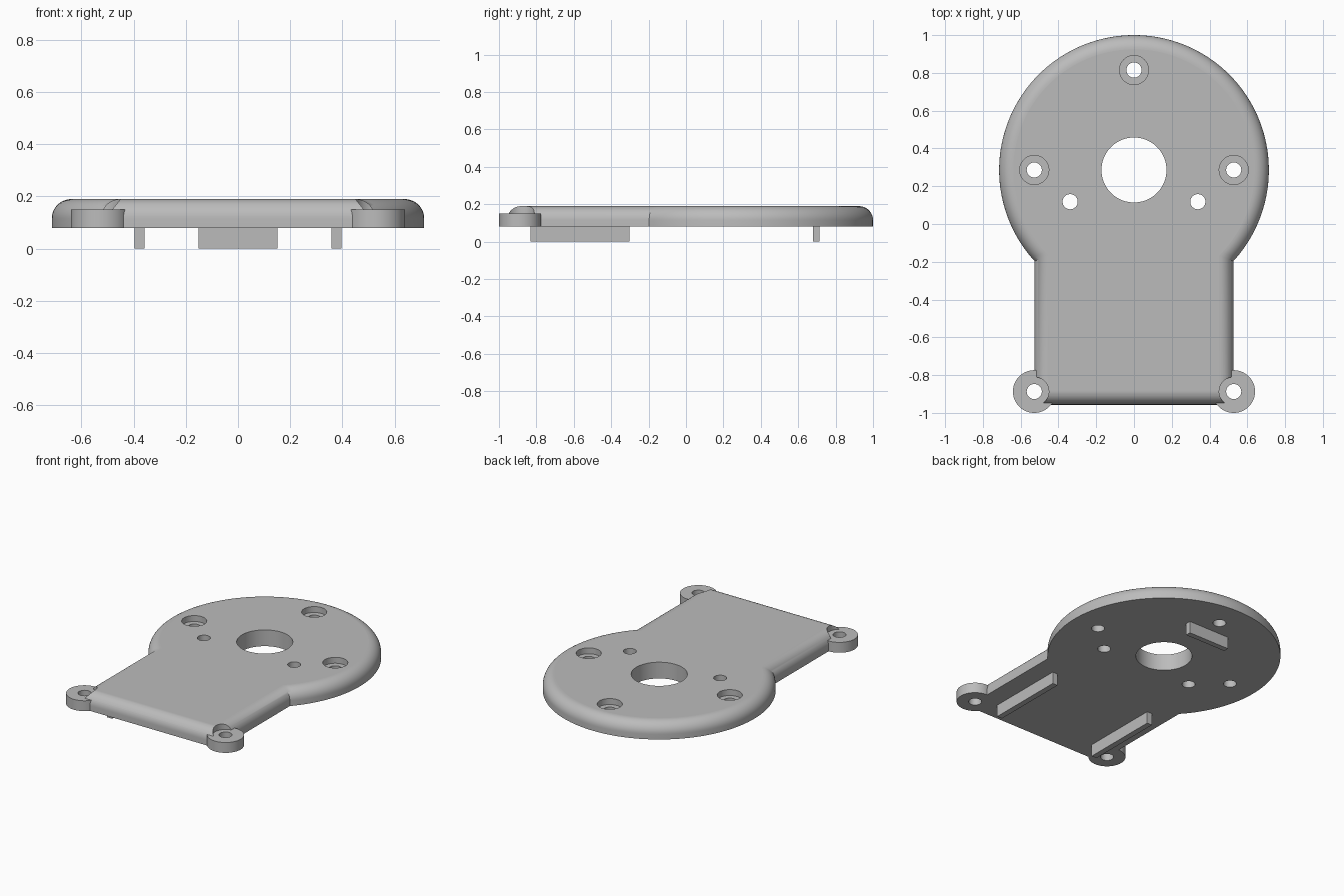
import bpy
import bmesh
from math import asin, cos, sin, pi, sqrt

if "Cube" in bpy.data.objects:
    bpy.data.objects.remove(bpy.data.objects["Cube"])

BOTTOM, LEDGE, TOP = 0.08, 0.15, 0.19
DISC_Y, DISC_R = 0.286, 0.714
HALF_W, FRONT_Y = 0.526, -0.957
FILLET = 0.075
EAR = (0.528, -0.887)

grey = bpy.data.materials.new("plain grey")
grey.use_nodes = True
grey.diffuse_color = (0.5, 0.5, 0.5, 1)
grey.node_tree.nodes["Principled BSDF"].inputs["Base Color"].default_value = (0.5, 0.5, 0.5, 1)


def make_object(name, bm):
    bmesh.ops.recalc_face_normals(bm, faces=bm.faces)
    mesh = bpy.data.meshes.new(name)
    bm.to_mesh(mesh)
    bm.free()
    mesh.materials.append(grey)
    obj = bpy.data.objects.new(name, mesh)
    bpy.context.collection.objects.link(obj)
    return obj


def cylinder(name, x, y, radius, z0, z1, sides=64):
    bm = bmesh.new()
    bmesh.ops.create_cone(bm, cap_ends=True, segments=sides, radius1=radius,
                          radius2=radius, depth=z1 - z0)
    bmesh.ops.translate(bm, verts=bm.verts, vec=(x, y, (z0 + z1) / 2))
    return make_object(name, bm)


def box(name, x, y, size_x, size_y, z0, z1):
    bm = bmesh.new()
    bmesh.ops.create_cube(bm, size=1)
    bmesh.ops.scale(bm, verts=bm.verts, vec=(size_x, size_y, z1 - z0))
    bmesh.ops.translate(bm, verts=bm.verts, vec=(x, y, (z0 + z1) / 2))
    return make_object(name, bm)


def combine(target, tool, operation):
    """Apply a boolean with the tool, then delete the tool."""
    mod = target.modifiers.new("boolean", 'BOOLEAN')
    mod.object, mod.operation, mod.solver = tool, operation, 'EXACT'
    bpy.context.view_layer.objects.active = target
    bpy.ops.object.modifier_apply(modifier=mod.name)
    bpy.data.objects.remove(tool)


def outline(inset, steps=128):
    """Keyhole outline: a disc running into a straight-sided tongue."""
    r, w = DISC_R - inset, HALF_W - inset
    gap = asin(w / r)
    points = []
    for i in range(steps + 1):
        a = -pi / 2 + gap + (2 * pi - 2 * gap) * i / steps
        points.append((r * cos(a), DISC_Y + r * sin(a)))
    return points + [(-w, FRONT_Y + inset), (w, FRONT_Y + inset)]


# Plate with a rounded upper rim, lofted through inset outlines
levels = [(0, BOTTOM)]
for i in range(13):
    a = pi / 2 * i / 12
    levels.append((FILLET * (1 - cos(a)), TOP - FILLET + FILLET * sin(a)))
bm = bmesh.new()
rings = [[bm.verts.new((x, y, z)) for x, y in outline(d)] for d, z in levels]
for low, high in zip(rings, rings[1:]):
    for i in range(len(low)):
        j = (i + 1) % len(low)
        bm.faces.new((low[i], low[j], high[j], high[i]))
bm.faces.new(rings[0][::-1])
bm.faces.new(rings[-1])
plate = make_object("mounting_plate", bm)

# Front ears, and the round pockets above them
for side in (-1, 1):
    x, y = side * EAR[0], EAR[1]
    combine(plate, cylinder("ear", x, y, 0.113, BOTTOM, LEDGE), 'UNION')

# Counterbored screw holes
screws = [(0, 0.815), (-0.528, DISC_Y), (0.528, DISC_Y), EAR, (-EAR[0], EAR[1])]
for x, y in screws:
    combine(plate, cylinder("counterbore", x, y, 0.077, LEDGE, 0.3), 'DIFFERENCE')
    combine(plate, cylinder("screw_hole", x, y, 0.04, -0.1, 0.3, 40), 'DIFFERENCE')

# Plain through holes and the central opening
for x, y, r in [(0, DISC_Y, 0.172), (-0.338, 0.118, 0.04), (0.338, 0.118, 0.04)]:
    combine(plate, cylinder("through_hole", x, y, r, -0.1, 0.3, 96), 'DIFFERENCE')

# Smooth the curved walls and rim, keep the level faces flat
bpy.ops.object.select_all(action='DESELECT')
plate.select_set(True)
bpy.context.view_layer.objects.active = plate
bpy.ops.object.shade_smooth_by_angle(angle=pi / 6)
for face in plate.data.polygons:
    if abs(face.normal.z) > 0.999:
        face.use_smooth = False

# Locating ribs underneath
box("left_rib", 0.378, -0.567, 0.038, 0.53, 0, BOTTOM + 0.01)
box("right_rib", -0.378, -0.567, 0.038, 0.53, 0, BOTTOM + 0.01)
box("back_rib", 0, 0.697, 0.304, 0.036, 0, BOTTOM + 0.01)
